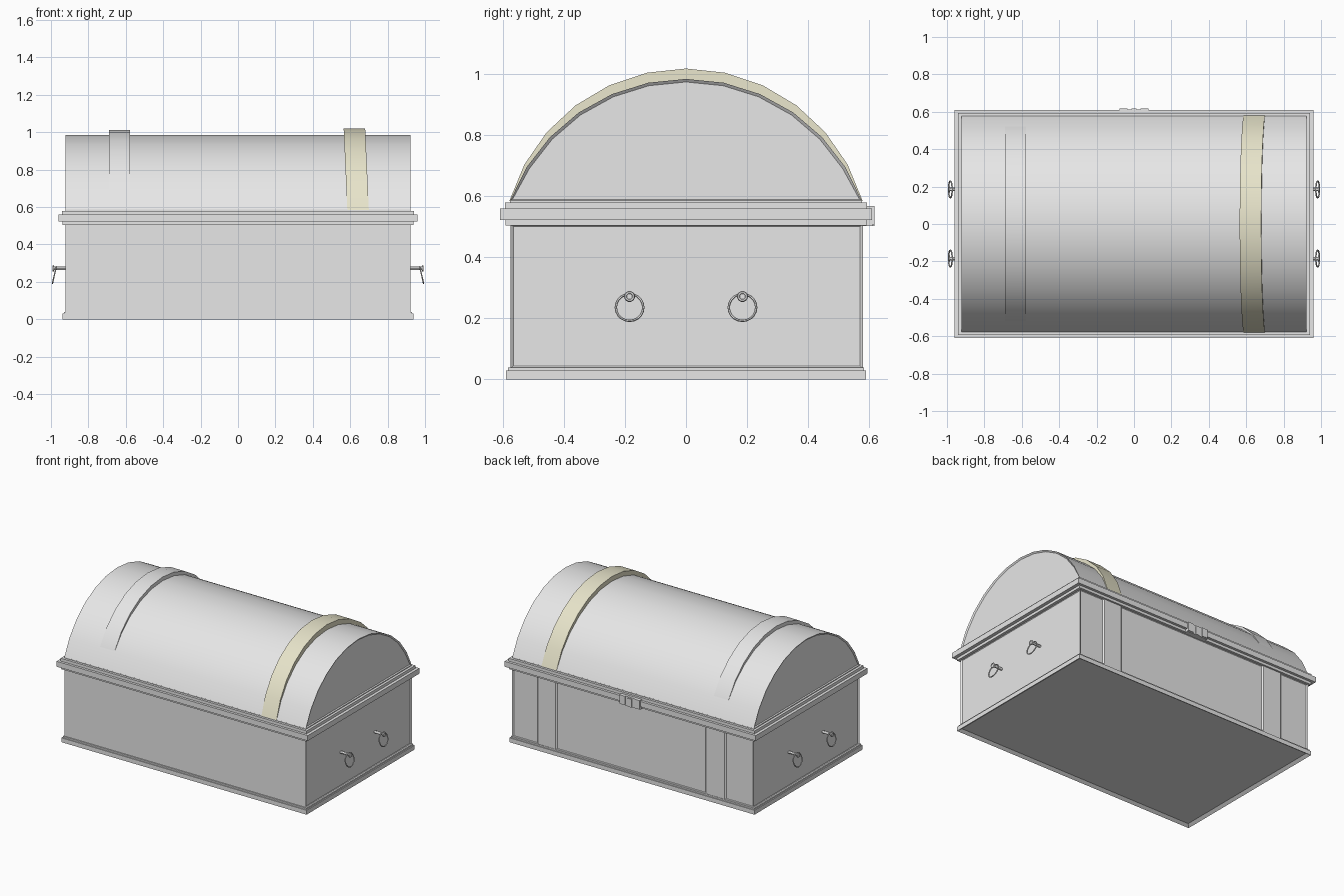
import bpy, bmesh, math
from mathutils import Matrix, Vector

cube = bpy.data.objects.get("Cube")
if cube:
    bpy.data.objects.remove(cube, do_unlink=True)


def material(name, rgb):
    m = bpy.data.materials.new(name)
    m.use_nodes = True
    m.diffuse_color = (*rgb, 1)
    m.node_tree.nodes["Principled BSDF"].inputs["Base Color"].default_value = (*rgb, 1)
    return m


GREY = material("plain grey", (0.8, 0.8, 0.8))
TAN = material("pale straw", (0.92, 0.89, 0.68))


def finish(name, bm, mat=GREY, smooth=False):
    bmesh.ops.recalc_face_normals(bm, faces=bm.faces)
    mesh = bpy.data.meshes.new(name)
    bm.to_mesh(mesh)
    bm.free()
    mesh.materials.append(mat)
    ob = bpy.data.objects.new(name, mesh)
    bpy.context.collection.objects.link(ob)
    if smooth:
        bpy.ops.object.select_all(action="DESELECT")
        ob.select_set(True)
        bpy.context.view_layer.objects.active = ob
        bpy.ops.object.shade_smooth_by_angle(angle=math.radians(30))
    return ob


def box_mesh(x, y, z):
    """Box between the (low, high) limits on each axis."""
    bm = bmesh.new()
    limits = (x, y, z)
    size = [b - a for a, b in limits]
    middle = Vector([(a + b) / 2 for a, b in limits])
    bmesh.ops.create_cube(bm, size=1, matrix=Matrix.Translation(middle) @ Matrix.Diagonal((*size, 1)))
    return bm


def box(name, x, y, z):
    return finish(name, box_mesh(x, y, z))


def recess(bm, faces, width, depth):
    bmesh.ops.inset_individual(bm, faces=faces, thickness=width, depth=-depth)


def vault(half, rise, x0, x1, lean=0.0, base=0.585, steps=12):
    """Arched prism along x; lean shifts the lower parts towards +x."""
    r = (half * half + rise * rise) / (2 * rise)
    sweep = math.asin(half / r)
    bm = bmesh.new()
    verts = []
    for i in range(steps + 1):
        a = sweep * (2 * i / steps - 1)
        z = base + rise - r * (1 - math.cos(a))
        verts.append(bm.verts.new((x0 + lean * (base + rise - z), r * math.sin(a), z)))
    cap = bm.faces.new(verts)
    ext = bmesh.ops.extrude_face_region(bm, geom=[cap], use_keep_orig=True)
    moved = [g for g in ext["geom"] if isinstance(g, bmesh.types.BMVert)]
    bmesh.ops.translate(bm, vec=(x1 - x0, 0, 0), verts=moved)
    bmesh.ops.recalc_face_normals(bm, faces=bm.faces)
    return bm


# Base plinth with a hollow underside
bm = box_mesh((-0.937, 0.937), (-0.59, 0.59), (0, 0.03))
recess(bm, [f for f in bm.faces if f.normal.z < -0.9], 0.03, 0.015)
finish("plinth", bm)
box("plinth_step", (-0.93, 0.93), (-0.583, 0.583), (0.03, 0.04))

# Body: framed ends, back split into three framed panels between pilasters
bm = box_mesh((-0.923, 0.923), (-0.575, 0.58), (0.035, 0.51))
for x in (-0.70, -0.56, 0.59, 0.725):
    back = [f for f in bm.faces if f.normal.y > 0.9]
    geom = set(back)
    for f in back:
        geom.update(f.edges)
        geom.update(f.verts)
    bmesh.ops.bisect_plane(bm, geom=list(geom), plane_co=(x, 0, 0), plane_no=(1, 0, 0))
bm.normal_update()
panels = [f for f in bm.faces if abs(f.normal.x) > 0.9]
for f in bm.faces:
    x = f.calc_center_median().x
    if f.normal.y > 0.9 and not 0.59 < abs(x) < 0.7:
        panels.append(f)
recess(bm, panels, 0.013, 0.008)
finish("body", bm)

# Stepped rim
box("rim_lower", (-0.937, 0.937), (-0.592, 0.592), (0.505, 0.525))
box("rim_middle", (-0.96, 0.96), (-0.61, 0.61), (0.523, 0.56))
box("rim_upper", (-0.94, 0.94), (-0.593, 0.593), (0.558, 0.58))

# Barrel lid with recessed ends, on a low foot
box("lid_foot", (-0.923, 0.923), (-0.577, 0.577), (0.575, 0.586))
bm = vault(0.577, 0.4, -0.923, 0.923)
recess(bm, [f for f in bm.faces if abs(f.normal.x) > 0.9], 0.01, 0.008)
finish("lid", bm, smooth=True)

# Lid straps
finish("right_strap", vault(0.567, 0.426, -0.69, -0.577), smooth=True)
finish("left_strap", vault(0.579, 0.434, 0.565, 0.68, lean=0.045), TAN, smooth=True)

# Back latch: plate, two cheeks and a hasp
box("latch_plate", (-0.078, 0.078), (0.575, 0.611), (0.503, 0.568))
for side, x in (("right", -0.057), ("left", 0.057)):
    box(side + "_latch_cheek", (x - 0.021, x + 0.021), (0.6, 0.617), (0.508, 0.568))
box("latch_hasp", (-0.014, 0.014), (0.6, 0.617), (0.503, 0.56))


def torus(bm, major, minor, matrix, around=20, tube=6):
    """Ring lying in the local YZ plane."""
    rings = []
    for i in range(around):
        a = math.tau * i / around
        ring = []
        for j in range(tube):
            b = math.tau * j / tube
            d = major + minor * math.cos(b)
            p = Vector((minor * math.sin(b), d * math.cos(a), d * math.sin(a)))
            ring.append(bm.verts.new(matrix @ p))
        rings.append(ring)
    for i in range(around):
        n, m = rings[i], rings[(i + 1) % around]
        for j in range(tube):
            k = (j + 1) % tube
            bm.faces.new((n[j], m[j], m[k], n[k]))


# Ring pulls: a rod with an eye at its tip, and a hanging ring
for side, s in (("left", 1), ("right", -1)):
    for place, y in (("front", -0.185), ("back", 0.185)):
        bm = bmesh.new()
        turn = Matrix.Rotation(math.pi / 2, 4, "Y")
        bmesh.ops.create_cone(bm, cap_ends=True, segments=12, radius1=0.009, radius2=0.009, depth=0.08,
                              matrix=Matrix.Translation((s * 0.95, y, 0.272)) @ turn)
        torus(bm, 0.013, 0.005, Matrix.Translation((s * 0.988, y, 0.272)), 14)
        finish(f"{side}_{place}_rod", bm, smooth=True)
        bm = bmesh.new()
        tilt = Matrix.Rotation(s * -0.22, 4, "Y")
        torus(bm, 0.045, 0.004, Matrix.Translation((s * 0.982, y, 0.236)) @ tilt)
        finish(f"{side}_{place}_ring", bm, smooth=True)
